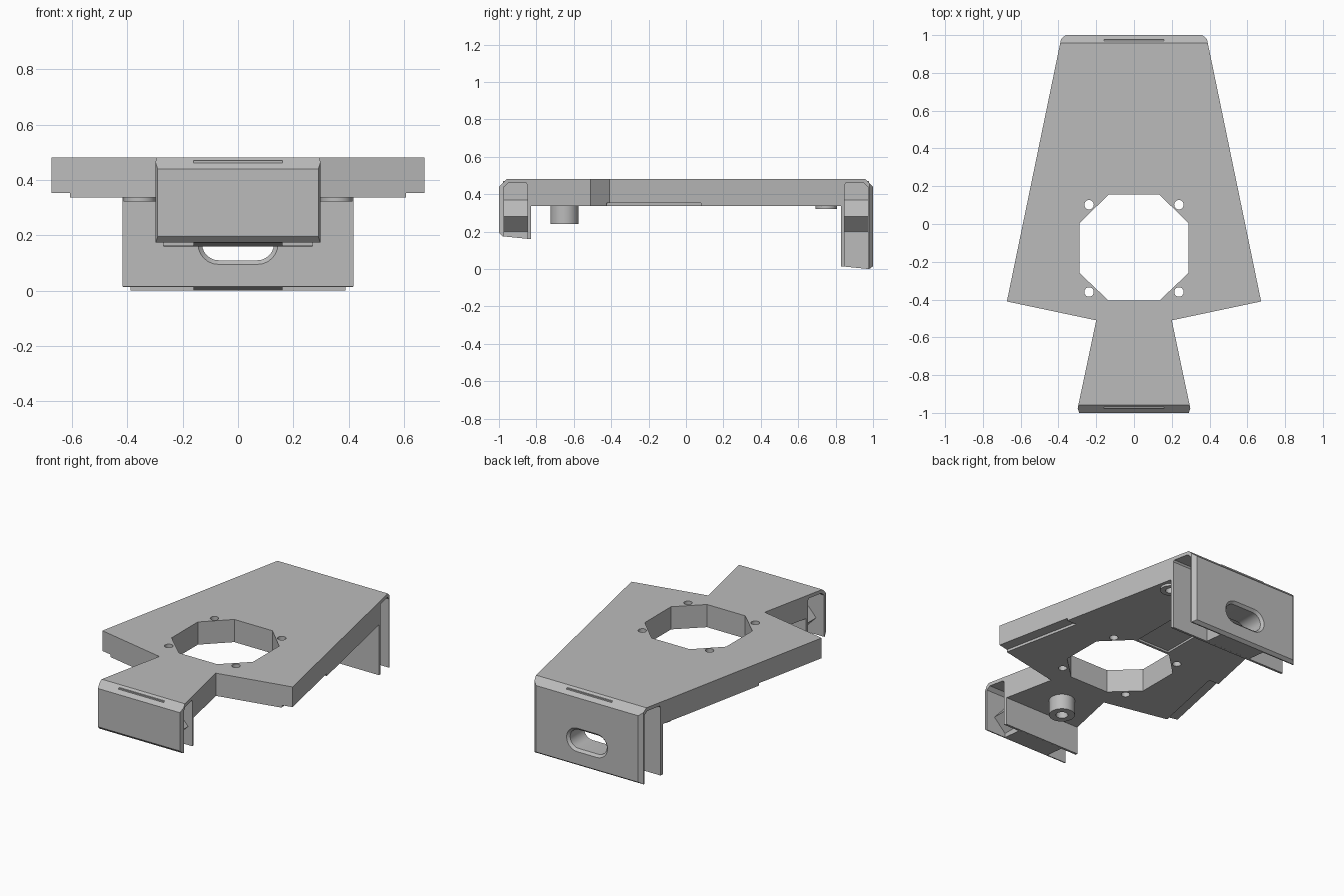
import bpy, bmesh, math

if "Cube" in bpy.data.objects:
    bpy.data.objects.remove(bpy.data.objects["Cube"])

grey = bpy.data.materials.new("mid_grey")
grey.diffuse_color = (0.5, 0.5, 0.5, 1)
grey.use_nodes = True
grey.node_tree.nodes["Principled BSDF"].inputs["Base Color"].default_value = grey.diffuse_color


def loft(name, rings):
    """Closed solid through matching rings of 3D points."""
    bm = bmesh.new()
    loops = [[bm.verts.new(p) for p in r] for r in rings]
    n = len(loops[0])
    for a, b in zip(loops, loops[1:]):
        for i in range(n):
            j = (i + 1) % n
            bm.faces.new((a[i], a[j], b[j], b[i]))
    bm.faces.new(loops[0][::-1])
    bm.faces.new(loops[-1])
    bmesh.ops.recalc_face_normals(bm, faces=bm.faces)
    me = bpy.data.meshes.new(name)
    bm.to_mesh(me)
    bm.free()
    me.materials.append(grey)
    ob = bpy.data.objects.new(name, me)
    bpy.context.collection.objects.link(ob)
    return ob


def prism_z(name, pts, lo, hi):
    return loft(name, [[(x, y, z) for x, y in pts] for z in (lo, hi)])


def cylinder(name, x, y, r, lo, hi, n=32):
    t = [2 * math.pi * i / n for i in range(n)]
    return prism_z(name, [(x + r * math.cos(a), y + r * math.sin(a)) for a in t], lo, hi)


def combine(target, tool, op):
    """Apply a boolean and discard the tool."""
    m = target.modifiers.new(op, 'BOOLEAN')
    m.operation, m.object, m.solver = op, tool, 'EXACT'
    bpy.context.view_layer.objects.active = target
    bpy.ops.object.modifier_apply(modifier=m.name)
    bpy.data.objects.remove(tool, do_unlink=True)


def mirrored(half):
    return half + [(-x, y) for x, y in reversed(half)]


# Side profile: thin-walled hook at each end of a thick plate
profile = [
    (-1, .195), (-.98, .175), (-.972, .174), (-.972, .44), (-.95, .46),
    (-.855, .46), (-.847, .45), (-.847, .162), (-.83, .16), (-.83, .337),
    (.83, .337), (.83, .015), (.847, .013), (.847, .45), (.855, .46),
    (.95, .46), (.972, .44), (.972, .001), (.98, 0), (1, .015),
    (1, .44), (.957, .482), (-.957, .482), (-1, .44)]
body = loft("bracket_body", [[(x, y, z) for y, z in profile] for x in (-.8, .8)])

# Plan outline: tapered plate, waist and flared front
outline = mirrored([(.29, -1.0), (.298, -.975), (.2, -.51), (.673, -.41),
                    (.386, .98), (.362, 1.0)])
combine(body, prism_z("plan_outline", outline, -.2, .7), 'INTERSECT')


# Ridged core blocks between the walls of each hook
def core(y0, y1, bottom, slope_start):
    half = [(.16, bottom), (.16, .2), (.24, .28), (.16, .37), (.16, .47)]
    ring = mirrored(half)
    rings = []
    for y in (y0, y1):
        drop = .1 * (y - slope_start)
        rings.append([(x, y, z - drop if z == bottom else z) for x, z in ring])
    combine(body, loft("core", rings), 'UNION')


core(-.978, -.84, .175, -.98)
core(.84, .978, .015, .83)

# Chamfered slot through the rear hook
sections = []
for y, r in ((.80, .075), (.83, .075), (.845, .06), (.985, .06), (1.0, .075), (1.03, .075)):
    ring = []
    for side, start in ((1, -90), (-1, 90)):
        for i in range(13):
            a = math.radians(start + 15 * i)
            ring.append((side * .07 + r * math.cos(a), y, .17 + r * math.sin(a)))
    sections.append(ring)
combine(body, loft("slot", sections), 'DIFFERENCE')

# Octagonal opening
octagon = mirrored([(.135, -.405), (.288, -.26), (.288, .005), (.135, .155)])
combine(body, prism_z("opening", octagon, .2, .6), 'DIFFERENCE')

# Four screw holes around the opening
for x in (-.238, .238):
    for y in (-.36, .102):
        combine(body, cylinder("screw_hole", x, y, .025, .2, .6, 24), 'DIFFERENCE')

# Shallow recesses on the underside: side edges and centre
for s in (-1, 1):
    edge = [(s * x, y) for x, y in ((.612, -.45), (.75, -.45), (.75, .08), (.503, .08))]
    combine(body, prism_z("edge_recess", edge, .2, .353), 'DIFFERENCE')
combine(body, prism_z("centre_recess", mirrored([(.115, .17), (.115, .58)]), .2, .35),
        'DIFFERENCE')

# Bosses under the plate, each with a blind hole
for x, y, r, bottom, hole in ((0, -.65, .075, .24, .035),
                              (.355, .75, .058, .322, .028), (-.355, .75, .058, .322, .028)):
    combine(body, cylinder("boss", x, y, r, bottom, .36), 'UNION')
    combine(body, cylinder("boss_hole", x, y, hole, bottom - .05, .42), 'DIFFERENCE')

bpy.ops.object.select_all(action='DESELECT')
body.select_set(True)
bpy.context.view_layer.objects.active = body
bpy.ops.object.shade_smooth_by_angle(angle=math.radians(25))
